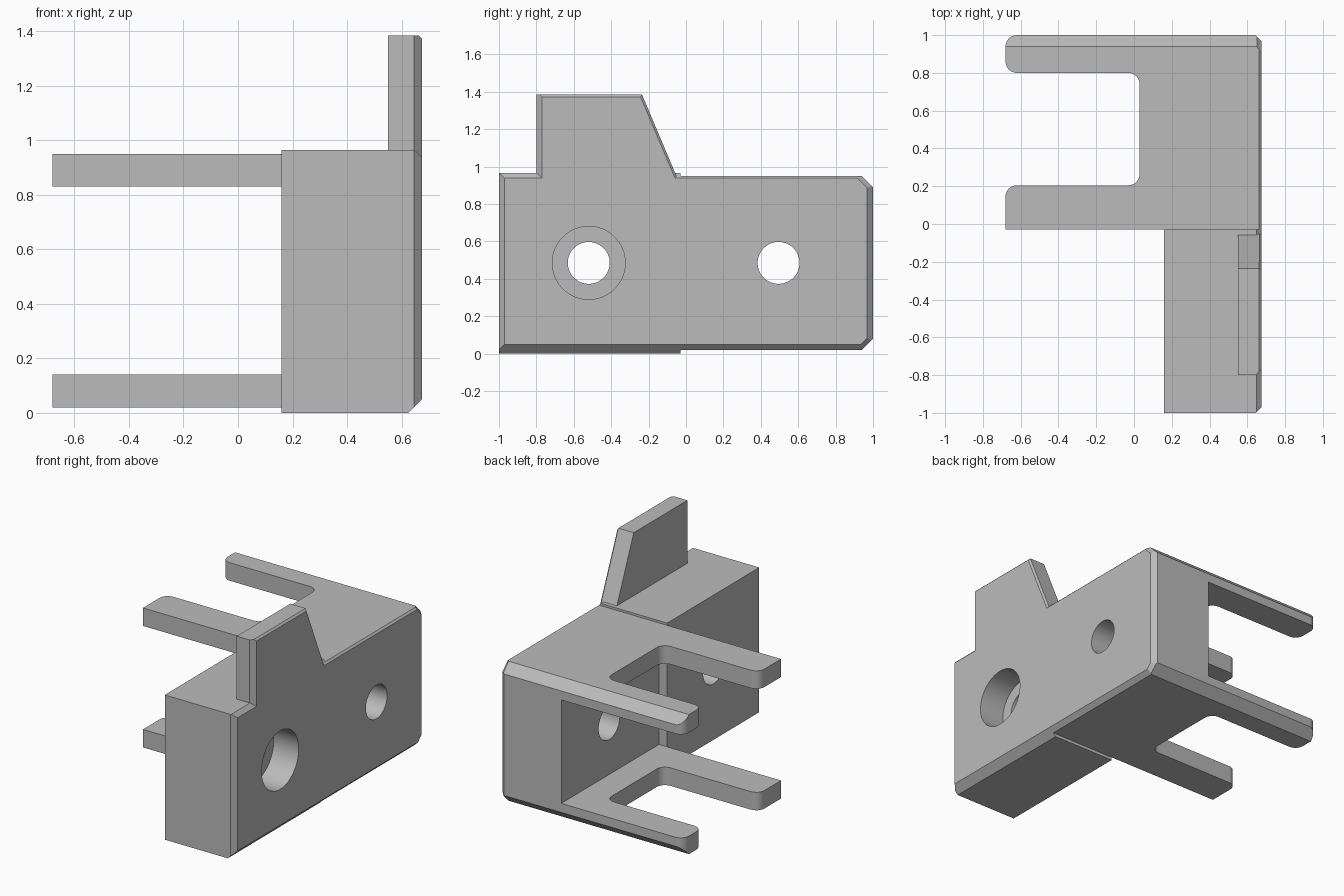
import bpy
import bmesh
from math import cos, sin, pi, radians
from mathutils import Vector, Matrix

old = bpy.data.objects.get("Cube")
if old:
    bpy.data.objects.remove(old, do_unlink=True)

grey = bpy.data.materials.new("plain grey")
grey.use_nodes = True
COLOUR = (0.5, 0.5, 0.5, 1)
grey.diffuse_color = COLOUR
grey.node_tree.nodes["Principled BSDF"].inputs["Base Color"].default_value = COLOUR


def prism(points, sweep):
    """Solid made by sweeping a flat outline along a vector."""
    bm = bmesh.new()
    face = bm.faces.new([bm.verts.new(p) for p in points])
    new = bmesh.ops.extrude_face_region(bm, geom=[face])["geom"]
    bmesh.ops.translate(bm, vec=sweep, verts=[v for v in new if isinstance(v, bmesh.types.BMVert)])
    bmesh.ops.recalc_face_normals(bm, faces=bm.faces)
    return bm


def box(x, y, z):
    return prism([(x[0], y[0], z[0]), (x[1], y[0], z[0]), (x[1], y[1], z[0]), (x[0], y[1], z[0])],
                 (0, 0, z[1] - z[0]))


def chamfer(bm, point, normal):
    """Plane off everything on the outer side and cap the cut."""
    cut = bmesh.ops.bisect_plane(bm, geom=bm.verts[:] + bm.edges[:] + bm.faces[:], dist=1e-5,
                                 plane_co=point, plane_no=normal, clear_outer=True)
    edges = [e for e in cut["geom_cut"] if isinstance(e, bmesh.types.BMEdge)]
    bmesh.ops.holes_fill(bm, edges=edges, sides=0)
    bmesh.ops.recalc_face_normals(bm, faces=bm.faces)


def cylinder(radius, x0, x1, y, z):
    bm = bmesh.new()
    place = Matrix.Translation(((x0 + x1) / 2, y, z)) @ Matrix.Rotation(pi / 2, 4, 'Y')
    bmesh.ops.create_cone(bm, cap_ends=True, segments=64, radius1=radius, radius2=radius,
                          depth=x1 - x0, matrix=place)
    return bm


def add(name, bm):
    mesh = bpy.data.meshes.new(name)
    bm.to_mesh(mesh)
    bm.free()
    mesh.materials.append(grey)
    ob = bpy.data.objects.new(name, mesh)
    bpy.context.collection.objects.link(ob)
    return ob


def combine(target, name, bm, operation):
    """Apply a boolean with a temporary solid."""
    tool = add(name, bm)
    mod = target.modifiers.new(name, 'BOOLEAN')
    mod.operation, mod.solver, mod.object = operation, 'EXACT', tool
    bpy.context.view_layer.update()
    graph = bpy.context.evaluated_depsgraph_get()
    mesh = bpy.data.meshes.new_from_object(target.evaluated_get(graph))
    target.modifiers.clear()
    target.data = mesh
    bpy.data.objects.remove(tool, do_unlink=True)


def rounded(corners):
    """Outline with filleted corners, given as (x, y, radius)."""
    out = []
    for i, (x, y, r) in enumerate(corners):
        p = Vector((x, y))
        if r == 0:
            out.append(p)
            continue
        before = (Vector(corners[i - 1][:2]) - p).normalized()
        after = (Vector(corners[(i + 1) % len(corners)][:2]) - p).normalized()
        for k in range(9):
            t = k / 8 * pi / 2
            out.append(p + r * (before + after - after * cos(t) - before * sin(t)))
    return out


FACE = 0.675     # outer side face
JOIN = -0.03     # where front block meets forked body
R = 0.06

# Forked body: U-shaped outline with chamfered outer edges
outline = rounded([(FACE, JOIN, 0), (FACE, 1, 0), (-0.68, 1, R), (-0.68, 0.8, R), (0.03, 0.8, R),
                   (0.03, 0.205, R), (-0.68, 0.205, R), (-0.68, JOIN, 0)])
body = prism([(p.x, p.y, 0.02) for p in outline], (0, 0, 0.93))
chamfer(body, (0, 0.94, 0.95), (0, 1, 1))
chamfer(body, (0, 0.94, 0.02), (0, 1, -1))
chamfer(body, (FACE, 0.968, 0), (1, 1, 0))
chamfer(body, (FACE, 0, 0.938), (1, 0, 1))
chamfer(body, (FACE, 0, 0.05), (1, 0, -1))
for z, side in ((0.95, 1), (0.02, -1)):
    chamfer(body, (FACE - 0.025, 0.94, z), (1, 0.707, 0.707 * side))
bracket = add("bracket", body)

# Open channel between the upper and lower forks
combine(bracket, "channel", box((-1, 0.22), (-0.5, 1.5), (0.14, 0.83)), 'DIFFERENCE')

# Front block
block = box((0.16, FACE), (-1, JOIN), (0, 0.965))
chamfer(block, (FACE, -0.97, 0), (1, -1, 0))
chamfer(block, (FACE, 0, 0.938), (1, 0, 1))
chamfer(block, (FACE, 0, 0.05), (1, 0, -1))
combine(bracket, "front_block", block, 'UNION')

# Upright fin with a sloping rear edge
fin = prism([(0.55, -0.8, 0.9), (0.55, JOIN, 0.9), (0.55, -0.235, 1.385), (0.55, -0.8, 1.385)],
            (FACE - 0.55, 0, 0))
chamfer(fin, (FACE, -0.77, 0), (1, -1, 0))
chamfer(fin, (FACE, 0, 1.373), (1, 0, 1))
chamfer(fin, (FACE - 0.012, -0.235, 1.385), (1, 0.92, 0.39))
combine(bracket, "fin", fin, 'UNION')

# Bolt holes, the front one counterbored
for y in (-0.52, 0.495):
    combine(bracket, "bolt_hole", cylinder(0.112, 0, 1, y, 0.485), 'DIFFERENCE')
combine(bracket, "counterbore", cylinder(0.195, 0.49, 1, -0.52, 0.485), 'DIFFERENCE')

bpy.ops.object.select_all(action='DESELECT')
bracket.select_set(True)
bpy.context.view_layer.objects.active = bracket
bpy.ops.object.shade_smooth_by_angle(angle=radians(20))
